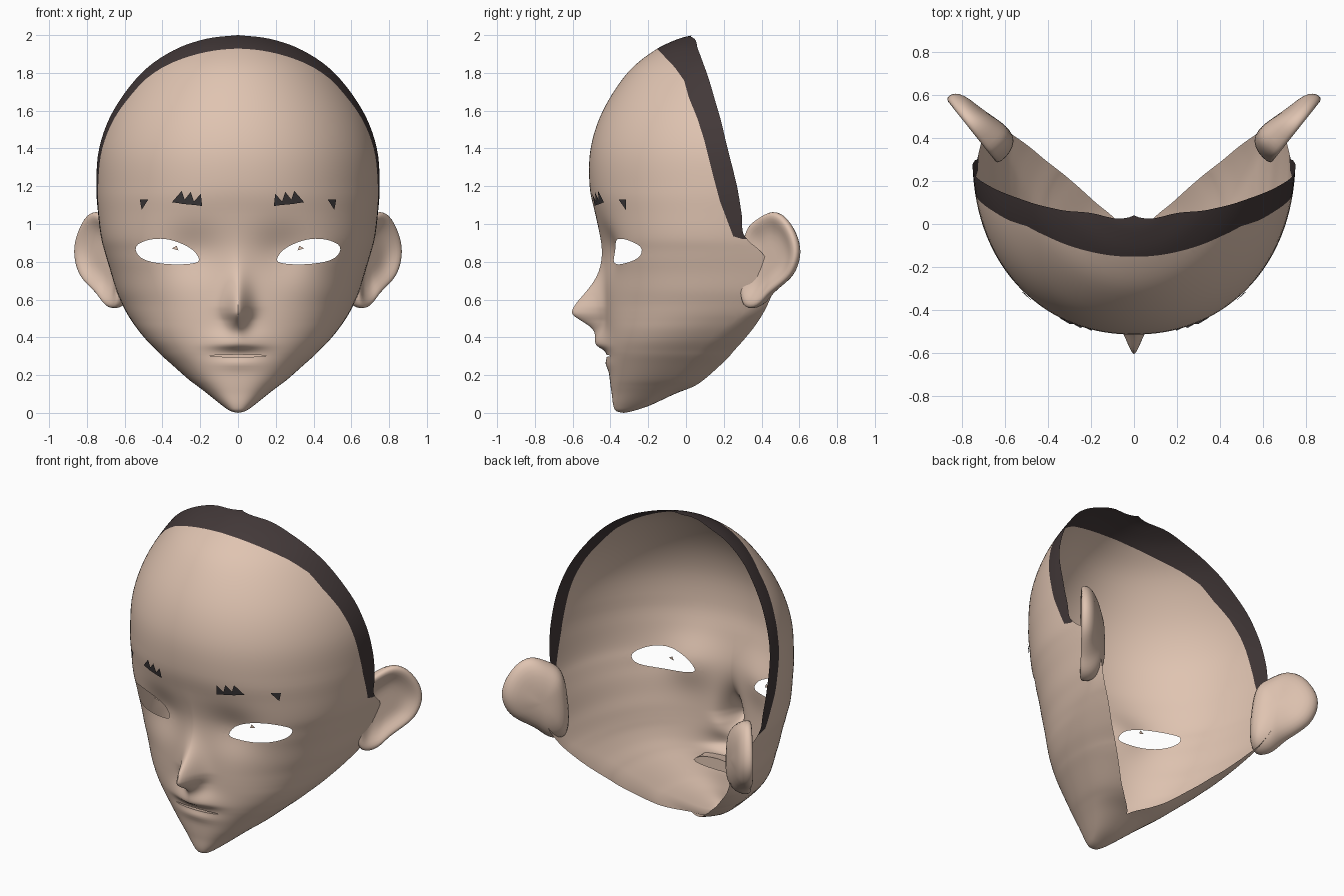
import bpy, bmesh
from math import sin, cos, acos, pi, radians, degrees, exp, copysign
from mathutils import Vector
from mathutils.bvhtree import BVHTree

cube = bpy.data.objects.get("Cube")
if cube:
    bpy.data.objects.remove(cube, do_unlink=True)


def material(name, rgb):
    mat = bpy.data.materials.new(name)
    mat.use_nodes = True
    color = (*rgb, 1)
    mat.diffuse_color = color
    mat.node_tree.nodes["Principled BSDF"].inputs["Base Color"].default_value = color
    return mat


SKIN = material("skin", (0.74, 0.55, 0.44))
HAIR = material("dark hairline", (0.055, 0.04, 0.04))
BROW = material("brow grey", (0.045, 0.04, 0.042))


def make_object(name, bm, mats, angle=None):
    mesh = bpy.data.meshes.new(name)
    bm.to_mesh(mesh)
    bm.free()
    for mat in mats:
        mesh.materials.append(mat)
    obj = bpy.data.objects.new(name, mesh)
    bpy.context.collection.objects.link(obj)
    if angle:
        bpy.ops.object.select_all(action="DESELECT")
        obj.select_set(True)
        bpy.context.view_layer.objects.active = obj
        bpy.ops.object.shade_smooth_by_angle(angle=radians(angle))
    return obj


def spline(points, steps, closed=False):
    """Smooth curve through points of any dimension."""
    count = len(points)
    pick = lambda i: points[i % count] if closed else points[min(max(i, 0), count - 1)]
    result = []
    for i in range(count if closed else count - 1):
        corners = list(zip(pick(i - 1), pick(i), pick(i + 1), pick(i + 2)))
        for s in range(steps):
            t = s / steps
            result.append([b + 0.5 * t * (c - a + t * (2 * a - 5 * b + 4 * c - d
                           + t * (3 * (b - c) + d - a))) for a, b, c, d in corners])
    return result if closed else result + [list(points[-1])]


def inside(p, poly):
    odd = False
    for (ax, ay), (bx, by) in zip(poly, poly[1:] + poly[:1]):
        if (ay > p[1]) != (by > p[1]) and p[0] < ax + (bx - ax) * (p[1] - ay) / (by - ay):
            odd = not odd
    return odd


def flat(v, axis):
    """Drop one axis: 0 leaves (y, z), 1 leaves (x, z)."""
    return Vector((v[1 - axis], v[2]))


def cut_outline(bm, poly, axis, reach=0.06):
    """Cut the outline into the mesh and return the faces inside it."""
    for p, q in zip(poly, poly[1:] + poly[:1]):
        p, q = Vector(p), Vector(q)
        d = q - p
        faces = []
        for f in bm.faces:
            c = flat(f.calc_center_median(), axis)
            t = min(max((c - p).dot(d) / d.length_squared, 0), 1)
            if (c - p - d * t).length < reach:
                faces.append(f)
        if not faces:
            continue
        edges = {e for f in faces for e in f.edges}
        verts = {v for f in faces for v in f.verts}
        place = (0, p.x, p.y) if axis == 0 else (p.x, 0, p.y)
        normal = (0, -d.y, d.x) if axis == 0 else (-d.y, 0, d.x)
        bmesh.ops.bisect_plane(bm, geom=faces + list(edges) + list(verts), dist=1e-5,
                               plane_co=place, plane_no=normal)
    return [f for f in bm.faces if inside(flat(f.calc_center_median(), axis), poly)]


def ramp(z, low, high):
    return min(max((z - low) / (high - low), 0), 1)


def roundness(z):
    """Superellipse power of a level slice, squarer at the cheeks."""
    return 2 / (2.45 - 0.3 * ramp(z, 0.8, 1.2) - 0.15 * ramp(z, 1.2, 1.8))


def bump(dx, dz, power=2):
    return exp(-abs(dx) ** power - abs(dz) ** power)


# Skull slices: height, front, rim half width, rim y
UPPER = [(2, .04, 0, .04), (1.98, -.04, .17, .045), (1.92, -.165, .34, .065),
         (1.8, -.31, .51, .11), (1.6, -.44, .66, .17), (1.4, -.505, .735, .22),
         (1.2, -.51, .75, .27), (1.05, -.48, .74, .295), (.93, -.455, .725, .315)]
# Jaw slices: height, front, half width, widest y, rear y, end angle
LOWER = [(.85, -.443, .705, .35, .40, 95), (.75, -.435, .675, .37, .46, 100),
         (.65, -.43, .645, .36, .46, 104), (.58, -.428, .615, .34, .435, 107),
         (.53, -.427, .59, .3, .41, 111), (.49, -.426, .565, .25, .385, 115),
         (.44, -.424, .53, .18, .35, 119), (.38, -.422, .48, .11, .3, 123),
         (.33, -.42, .43, .06, .255, 127), (.3, -.417, .4, .035, .23, 129),
         (.26, -.413, .355, 0, .19, 132), (.18, -.404, .265, -.07, .1, 142),
         (.14, -.399, .212, -.12, .04, 155), (.1, -.393, .16, -.17, -.06, 180),
         (.04, -.385, .085, -.25, -.19, 180), (.01, -.37, .04, -.31, -.28, 180),
         (0, -.33, 0, -.33, -.33, 180)]
MIDDLE = 0.32
slices = []
for z, front, rim, rim_y in UPPER:
    # the skull would keep widening behind the rim, so stop short of a right angle
    end = acos(((MIDDLE - rim_y) / (MIDDLE - front)) ** (1 / roundness(z)))
    width = rim / sin(end) ** roundness(z) if rim else 0.2
    slices.append((z, front, width, MIDDLE, MIDDLE, degrees(end)))
rows = spline(slices + LOWER, 5)
COLS = 56


def slice_point(row, u):
    z, front, width, mid, rear, end = row
    end = radians(min(max(end, 0), 180))
    t = end * abs(u) ** 1.5
    power = roundness(z)
    x = copysign(max(width, 0) * max(sin(t), 0) ** power, u)
    if t > pi / 2 + 1e-5:
        y = mid + (rear - mid) * cos(t) / cos(end)
    else:
        y = mid - (mid - front) * max(cos(t), 0) ** power
        # nose ridge, long above the tip and short below it
        wide = 0.05 + 0.012 * ramp(z, 0.49, 0.56)
        y -= 0.177 * bump(x / wide, (z - 0.53) / (0.155 if z > 0.53 else 0.08), 1.7)
        # upper lip, lower lip and eye socket
        y -= 0.052 * bump(x / 0.13, (z - 0.365) / (0.07 if z > 0.365 else 0.03))
        y -= 0.012 * bump(x / 0.12, (z - 0.26) / 0.03)
        y += 0.045 * bump((abs(x) - 0.24) / 0.15, (z - 0.85) / 0.14)
    return x, y, z


bm = bmesh.new()
grid = [[bm.verts.new(slice_point(r, j / COLS)) for j in range(-COLS, COLS + 1)] for r in rows]
for a, b in zip(grid, grid[1:]):
    for j in range(2 * COLS):
        bm.faces.new((a[j], b[j], b[j + 1], a[j + 1]))
bmesh.ops.remove_doubles(bm, verts=bm.verts, dist=1e-4)

# Eye openings
EYE = [(.206, .81), (.243, .865), (.33, .908), (.41, .922), (.487, .912), (.54, .88),
       (.524, .83), (.46, .80), (.354, .787), (.25, .79)]
for side in (1, -1):
    outline = [(side * x, z) for x, z in spline(EYE, 3, True)]
    bmesh.ops.delete(bm, geom=cut_outline(bm, outline, 1), context="FACES")

# Mouth slit with lips turned inward into a closed pocket
MOUTH = 0.302
lip = [(0.15 * cos(a * pi / 8), MOUTH + 0.006 * sin(a * pi / 8)) for a in range(16)]
bmesh.ops.delete(bm, geom=cut_outline(bm, lip, 1, 0.04), context="FACES")
slit = []
for e in bm.edges:
    m = (e.verts[0].co + e.verts[1].co) / 2
    if e.is_boundary and abs(m.x) < 0.17 and abs(m.z - MOUTH) < 0.03 and m.y < -0.2:
        slit.append(e)
for depth, flare in ((0.03, 2), (0.08, 3)):
    new = bmesh.ops.extrude_edge_only(bm, edges=slit)["geom"]
    for v in new:
        if isinstance(v, bmesh.types.BMVert):
            v.co.y += depth
            v.co.z = MOUTH + (v.co.z - MOUTH) * flare
    slit = [e for e in new if isinstance(e, bmesh.types.BMEdge) and e.is_boundary
            and all(v in new for v in e.verts)]
bmesh.ops.edgeloop_fill(bm, edges=slit)

# Painted hairline band along the upper rim
BAND = [(-.25, 2.1), (-.15, 1.925), (-.06, 1.83), (-.01, 1.76), (.015, 1.67), (.06, 1.56),
        (.095, 1.45), (.14, 1.27), (.18, 1.12), (.25, .935), (.3, .92), (.6, .92), (.6, 2.1)]
for f in cut_outline(bm, BAND, 0):
    f.material_index = 1
tree = BVHTree.FromBMesh(bm)
make_object("face_shell", bm, [SKIN, HAIR], 50)

# Brow ticks lying on the forehead
TICKS = [[(.35, 1.115), (.298, 1.175), (.275, 1.105)], [(.3, 1.107), (.25, 1.17), (.227, 1.1)],
         [(.247, 1.103), (.197, 1.16), (.19, 1.095)], [(.52, 1.13), (.475, 1.13), (.51, 1.075)]]
for side, label in ((1, "left"), (-1, "right")):
    bm = bmesh.new()
    for tick in TICKS:
        corners = []
        for x, z in tick:
            hit = tree.ray_cast(Vector((side * x, -2, z)), Vector((0, 1, 0)))[0]
            corners.append(bm.verts.new(hit + Vector((0, -0.012, 0))))
        bm.faces.new(corners if side < 0 else corners[::-1])
    make_object(label + "_brow_ticks", bm, [BROW])

    # Tiny fleck inside the eye opening
    bm = bmesh.new()
    fleck = [(.315, .86), (.325, .885), (.35, .87)]
    bm.faces.new([bm.verts.new((side * x, -0.33, z)) for x, z in fleck])
    make_object(label + "_eye_fleck", bm, [SKIN])

# Ears: outline in a slanted plane, filled by rings of (scale, offset), thick at the root
EAR = [(-.02, .97), (.06, 1.03), (.16, 1.07), (.25, 1.03), (.32, .93), (.335, .83),
       (.29, .73), (.21, .67), (.13, .62), (.06, .56), (-.03, .555), (-.06, .65), (-.05, .82)]
RINGS = [(.2, -.02), (.5, -.02), (.7, 0), (.85, .02), (.96, .018), (1, 0),
         (.97, -.03), (.8, -.06), (.5, -.075), (.2, -.08)]
along, out = Vector((.62, .78, 0)), Vector((.78, -.62, 0))
base, hub = Vector((.655, .335, 0)), Vector((.12, .82))
for side, label in ((1, "left"), (-1, "right")):
    bm = bmesh.new()
    loops = []
    for scale, offset in RINGS:
        loop = []
        for point in spline(EAR, 2, True):
            a, z = hub + (Vector(point) - hub) * scale
            root = 1 + 0.8 * max(0.2 - a, 0) / 0.2 if len(loops) > 5 else 1
            p = base + along * a + out * offset * root
            loop.append(bm.verts.new((side * p.x, p.y, z)))
        loops.append(loop)
    for p, q in zip(loops, loops[1:]):
        for i in range(len(p)):
            bm.faces.new((p[i - 1], p[i], q[i], q[i - 1]))
    bm.faces.new(loops[0])
    bm.faces.new(loops[-1])
    bmesh.ops.recalc_face_normals(bm, faces=bm.faces)
    ear = make_object(label + "_ear", bm, [SKIN], 80)
    ear.modifiers.new("smooth", "SUBSURF").levels = 1
